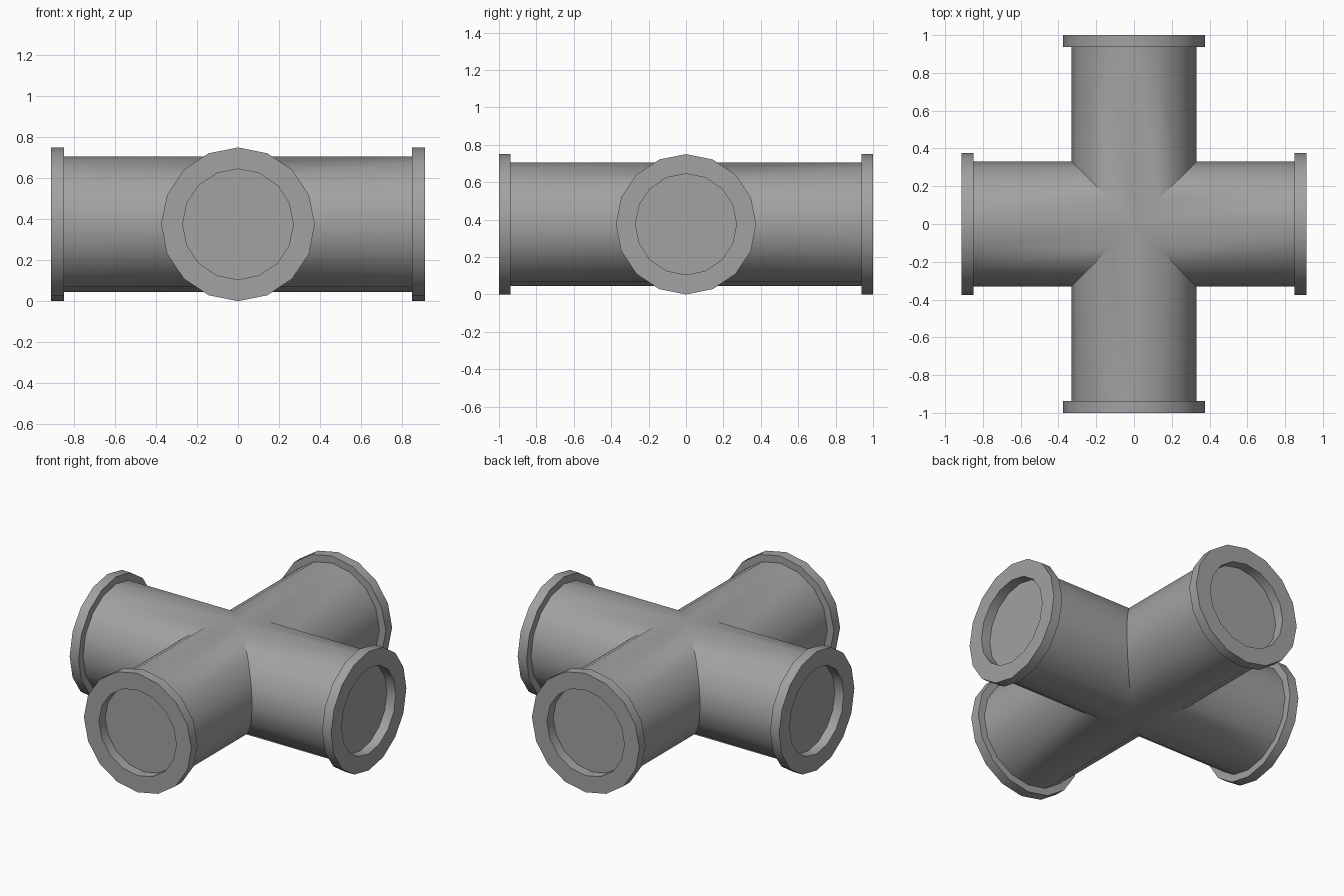
import bpy, bmesh
from math import sin, cos, tau, radians
from mathutils import Matrix

if "Cube" in bpy.data.objects:
    bpy.data.objects.remove(bpy.data.objects["Cube"], do_unlink=True)

SIDES = 16
CENTRE_Z = 0.375
PIPE_R, RIM_R, HOLE_R = 0.33, 0.375, 0.27
RIM_T = 0.062
REACH_X, REACH_Y = 0.912, 1.0

grey = bpy.data.materials.new("pipe grey")
grey.use_nodes = True
colour = (0.36, 0.36, 0.36, 1)
grey.diffuse_color = colour
grey.node_tree.nodes["Principled BSDF"].inputs["Base Color"].default_value = colour


def ring(bm, radius, x, turn):
    """Ring around the arm's axis; x is a number or a rule of the side offset."""
    verts = []
    for i in range(SIDES):
        a = tau * i / SIDES
        y = radius * sin(a)
        along = x(y) if callable(x) else x
        verts.append(bm.verts.new(turn @ Matrix.Translation((along, y, radius * cos(a))).translation))
    return verts


def bridge(bm, a, b):
    for i in range(SIDES):
        j = (i + 1) % SIDES
        bm.faces.new((a[i], a[j], b[j], b[i]))


def finish(bm, name):
    bmesh.ops.remove_doubles(bm, verts=bm.verts, dist=0.0005)
    bmesh.ops.recalc_face_normals(bm, faces=bm.faces)
    mesh = bpy.data.meshes.new(name)
    bm.to_mesh(mesh)
    bm.free()
    mesh.materials.append(grey)
    obj = bpy.data.objects.new(name, mesh)
    obj.location.z = CENTRE_Z
    bpy.context.collection.objects.link(obj)
    bpy.ops.object.select_all(action="DESELECT")
    obj.select_set(True)
    bpy.context.view_layer.objects.active = obj
    bpy.ops.object.shade_smooth_by_angle(angle=radians(30))


arms = [("left", 0, REACH_X), ("back", 1, REACH_Y),
        ("right", 2, REACH_X), ("front", 3, REACH_Y)]

# Four mitred arms welded into one cross
bm = bmesh.new()
for name, quarter, reach in arms:
    turn = Matrix.Rotation(quarter * tau / 4, 4, "Z")
    bridge(bm, ring(bm, PIPE_R, abs, turn), ring(bm, PIPE_R, reach - RIM_T, turn))
finish(bm, "cross_pipe")

# Flange with a shallow closed recess on each end
for name, quarter, reach in arms:
    turn = Matrix.Rotation(quarter * tau / 4, 4, "Z")
    bm = bmesh.new()
    back = reach - RIM_T
    profile = [(PIPE_R, back), (RIM_R, back), (RIM_R, reach),
               (HOLE_R, reach), (HOLE_R, back)]
    rings = [ring(bm, r, x, turn) for r, x in profile]
    for a, b in zip(rings, rings[1:]):
        bridge(bm, a, b)
    bm.faces.new(rings[-1])
    finish(bm, name + "_flange")
